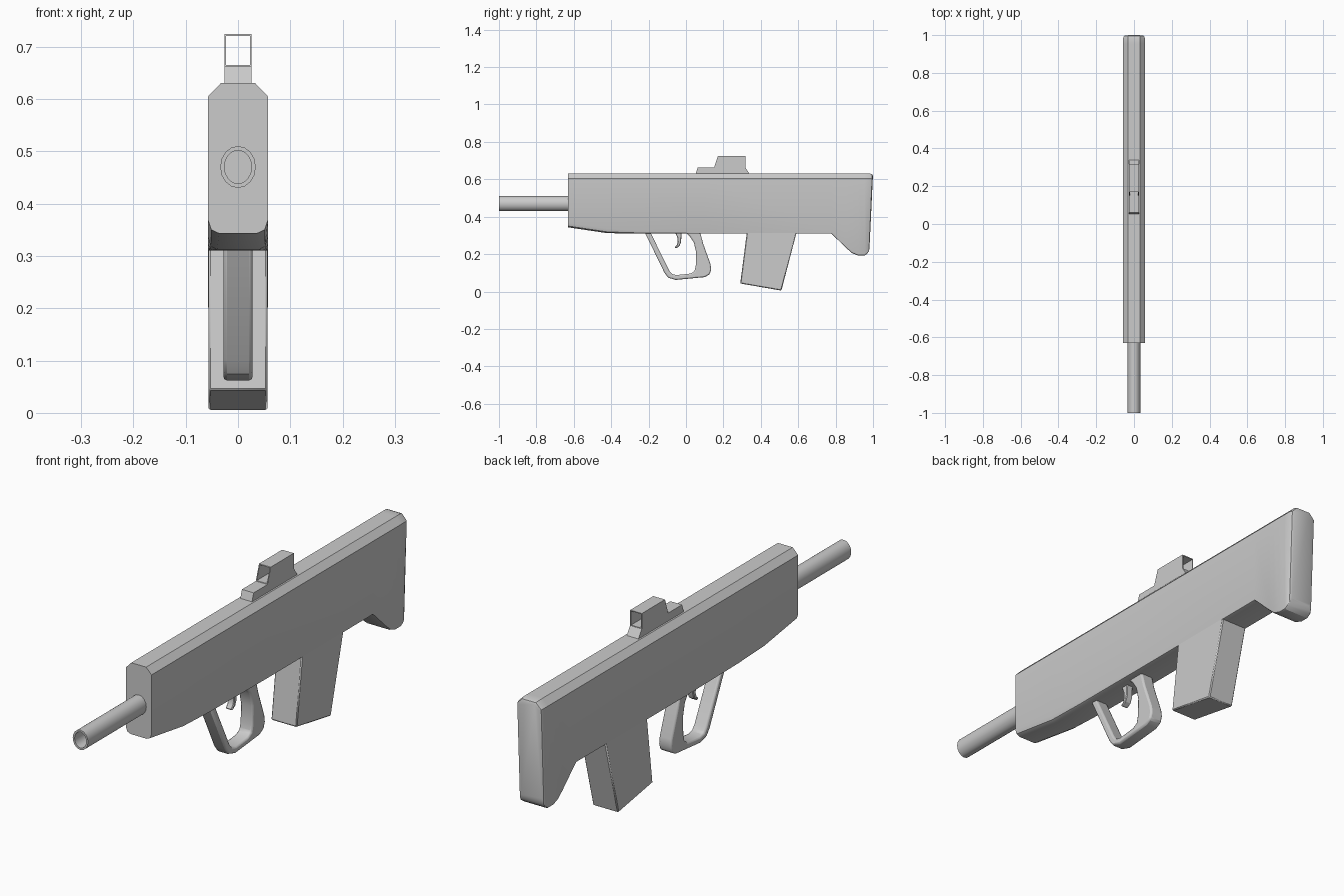
import bpy, bmesh, math

if "Cube" in bpy.data.objects:
    bpy.data.objects.remove(bpy.data.objects["Cube"])


def finish(name, bm, bevel=0.0, segments=2, smooth=30):
    bmesh.ops.recalc_face_normals(bm, faces=bm.faces)
    me = bpy.data.meshes.new(name)
    bm.to_mesh(me)
    bm.free()
    ob = bpy.data.objects.new(name, me)
    bpy.context.collection.objects.link(ob)
    if bevel:
        m = ob.modifiers.new("bevel", 'BEVEL')
        m.width, m.segments = bevel, segments
        m.limit_method, m.angle_limit = 'ANGLE', math.radians(40)
    bpy.ops.object.select_all(action='DESELECT')
    ob.select_set(True)
    bpy.context.view_layer.objects.active = ob
    bpy.ops.object.shade_smooth_by_angle(angle=math.radians(smooth))
    return ob


def loft(name, rings, caps=True, closed=False, smooth=30):
    bm = bmesh.new()
    vs = [[bm.verts.new(p) for p in r] for r in rings]
    pairs = list(zip(vs, vs[1:])) + ([(vs[-1], vs[0])] if closed else [])
    for a, b in pairs:
        for i in range(len(a)):
            j = (i + 1) % len(a)
            bm.faces.new((a[i], a[j], b[j], b[i]))
    if caps:
        bm.faces.new(vs[0])
        bm.faces.new(vs[-1])
    return finish(name, bm, smooth=smooth)


def extrude_profile(name, pts, half, bevel=0.0, segments=2):
    """Side outline (y, z) extruded symmetrically across x."""
    bm = bmesh.new()
    a = [bm.verts.new((-half, y, z)) for y, z in pts]
    b = [bm.verts.new((half, y, z)) for y, z in pts]
    bm.faces.new(a)
    bm.faces.new(b)
    for i in range(len(pts)):
        j = (i + 1) % len(pts)
        bm.faces.new((a[i], a[j], b[j], b[i]))
    return finish(name, bm, bevel, segments)


# Body with shoulder stock: cross-sections along y
def section(yt, yb, zs, xb, zb, inset=0.0):
    w, top = 0.057 - inset, 0.63 - inset
    xb = xb - inset
    mx, mz = xb + (w - xb) * 0.72, zb + (zs - zb) * 0.28
    half = [(0.033 - inset * 0.5, top), (w, 0.605 - inset * 0.5),
            (w, zs), (mx, mz), (xb, zb)]
    full = half + [(-x, z) for x, z in reversed(half)]
    return [(x, yb + (yt - yb) * (z - zb) / (0.63 - zb), z) for x, z in full]


loft("body", [section(*s) for s in (
    (-0.63, -0.63, 0.368, 0.036, 0.343),
    (-0.42, -0.42, 0.336, 0.040, 0.312),
    (-0.25, -0.25, 0.322, 0.047, 0.310),
    (0.10, 0.10, 0.313, 0.054, 0.310),
    (0.777, 0.777, 0.315, 0.053, 0.310),
    (0.863, 0.863, 0.235, 0.050, 0.227),
    (0.89, 0.89, 0.213, 0.050, 0.204),
    (0.92, 0.92, 0.202, 0.050, 0.193),
    (0.955, 0.955, 0.202, 0.050, 0.193),
    (0.985, 0.970, 0.212, 0.050, 0.203),
    (0.996, 0.978, 0.225, 0.050, 0.216, 0.004),
    (1.00, 0.981, 0.240, 0.050, 0.231, 0.011))])

# Hollow barrel
def oval(y, rx, rz, n=16):
    return [(rx * math.cos(2 * math.pi * i / n), y,
             0.47 + rz * math.sin(2 * math.pi * i / n)) for i in range(n)]


loft("barrel", [oval(-0.62, 0.034, 0.04), oval(-1.0, 0.034, 0.04),
                oval(-1.0, 0.026, 0.032), oval(-0.64, 0.026, 0.032)])

# Magazine
extrude_profile("magazine", [(0.327, 0.33), (0.29, 0.043), (0.51, 0.005),
                             (0.595, 0.33)], 0.0567, 0.004, 1)

# Trigger guard loop, open at the top
extrude_profile("trigger_guard", [
    (-0.222, 0.32), (-0.115, 0.10), (-0.095, 0.074), (-0.055, 0.062),
    (0.10, 0.077), (0.127, 0.092), (0.135, 0.118), (0.131, 0.147),
    (0.092, 0.255), (0.075, 0.32),
    (-0.005, 0.32), (0.02, 0.295), (0.042, 0.262), (0.054, 0.21),
    (0.052, 0.135), (0.045, 0.108), (0.025, 0.096), (-0.05, 0.088),
    (-0.075, 0.093), (-0.09, 0.112), (-0.192, 0.32)], 0.028, 0.007, 2)

# Trigger
extrude_profile("trigger", [
    (-0.06, 0.32), (-0.047, 0.29), (-0.044, 0.265), (-0.05, 0.247),
    (-0.062, 0.235), (-0.052, 0.231), (-0.035, 0.243), (-0.026, 0.265),
    (-0.025, 0.29), (-0.022, 0.32)], 0.014, 0.003, 1)

# Sight base
extrude_profile("sight_base", [(0.05, 0.625), (0.062, 0.662), (0.318, 0.662),
                               (0.342, 0.625)], 0.026)


# Square see-through sight tube with slanted front
def frame(y0, slant, half, z0, z1):
    return [(x, y0 + slant * (z - 0.662), z) for x, z in
            ((-half, z0), (half, z0), (half, z1), (-half, z1))]


outer, inner = (0.026, 0.661, 0.724), (0.0225, 0.6645, 0.7205)
loft("sight_tube", [frame(0.15, 0.33, *outer), frame(0.317, 0, *outer),
                    frame(0.317, 0, *inner), frame(0.15, 0.33, *inner)],
     caps=False, closed=True)
